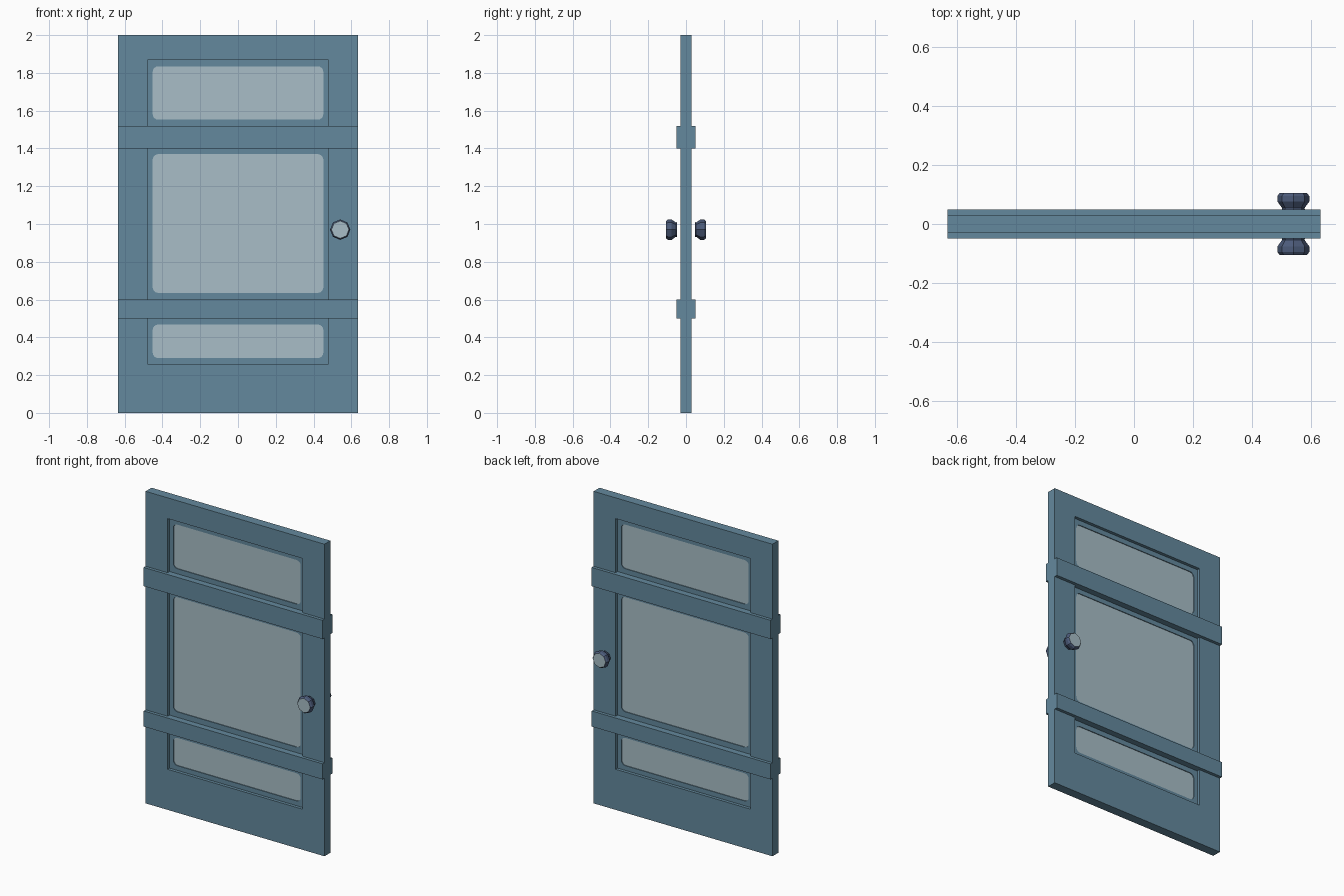
import bpy, bmesh, math
from mathutils import Matrix

if "Cube" in bpy.data.objects:
    bpy.data.objects.remove(bpy.data.objects["Cube"])


def material(name, rgb):
    m = bpy.data.materials.new(name)
    m.diffuse_color = (*rgb, 1.0)
    m.use_nodes = True
    m.node_tree.nodes["Principled BSDF"].inputs["Base Color"].default_value = m.diffuse_color
    return m


BLUE = material("blue_paint", (0.127, 0.25, 0.337))
GLASS = material("pale_glass", (0.392, 0.515, 0.571))
KNOB = material("dark_slate", (0.072, 0.105, 0.195))


def add_object(name, mesh, *mats):
    mesh.materials.clear()
    for m in mats:
        mesh.materials.append(m)
    ob = bpy.data.objects.new(name, mesh)
    bpy.context.collection.objects.link(ob)
    return ob


def rect(x0, x1, z0, z1, r=0.0, steps=4):
    """Rectangle outline, with rounded corners when r is set."""
    if r == 0:
        return [(x0, z0), (x1, z0), (x1, z1), (x0, z1)]
    centres = [(x1 - r, z1 - r), (x0 + r, z1 - r), (x0 + r, z0 + r), (x1 - r, z0 + r)]
    pts = []
    for q, (cx, cz) in enumerate(centres):
        for i in range(steps + 1):
            a = math.pi / 2 * (q + i / steps)
            pts.append((cx + r * math.cos(a), cz + r * math.sin(a)))
    return pts


def slab(name, outlines, half, mat):
    """Upright plate from an outline and optional holes, y from -half to half."""
    cu = bpy.data.curves.new(name, 'CURVE')
    cu.dimensions = '2D'
    cu.fill_mode = 'BOTH'
    cu.extrude = half
    for pts in outlines:
        sp = cu.splines.new('POLY')
        sp.points.add(len(pts) - 1)
        for p, (x, z) in zip(sp.points, pts):
            p.co = (x, z, 0, 1)
        sp.use_cyclic_u = True
    tmp = bpy.data.objects.new(name + "_outline", cu)
    bpy.context.collection.objects.link(tmp)
    deps = bpy.context.evaluated_depsgraph_get()
    mesh = bpy.data.meshes.new_from_object(tmp.evaluated_get(deps))
    bpy.data.objects.remove(tmp)
    mesh.transform(Matrix.Rotation(math.pi / 2, 4, 'X'))
    bm = bmesh.new()
    bm.from_mesh(mesh)
    bmesh.ops.remove_doubles(bm, verts=bm.verts, dist=1e-5)
    bmesh.ops.recalc_face_normals(bm, faces=bm.faces)
    for f in bm.faces:
        f.smooth = False
        f.material_index = 0
    bm.to_mesh(mesh)
    bm.free()
    return add_object(name, mesh, mat)


W = 0.634
OPENING = (-0.478, 0.478, 0.26, 1.867)
PANES = [(0.29, 0.468), (0.635, 1.37), (1.552, 1.835)]

# Outer door frame
slab("door_frame", [rect(-W, W, 0, 2), rect(*OPENING)], 0.03, BLUE)

# Recessed window surround with three rounded holes, and the panes in them
holes = [rect(-0.452, 0.452, z0, z1, 0.03) for z0, z1 in PANES]
slab("window_surround", [rect(*OPENING)] + holes, 0.01, BLUE)
for i, hole in enumerate(holes):
    slab(f"window_pane_{i + 1}", [hole], 0.005, GLASS)

# Raised cross rails
for name, z0, z1 in (("lower_rail", 0.50, 0.60), ("upper_rail", 1.40, 1.52)):
    slab(name, [rect(-W, W, z0, z1)], 0.05, BLUE)

# Eight-sided knobs: (distance from door centre, radius)
PROFILE = [(0.047, 0.040), (0.054, 0.038), (0.076, 0.054), (0.095, 0.054), (0.106, 0.046)]
for name, side in (("front_knob", -1), ("back_knob", 1)):
    bm = bmesh.new()
    rings = []
    for y, r in PROFILE:
        rings.append([bm.verts.new((0.541 + r * math.cos(k * math.pi / 4), side * y,
                                    0.97 + r * math.sin(k * math.pi / 4))) for k in range(8)])
    for a, b in zip(rings, rings[1:]):
        for k in range(8):
            n = (k + 1) % 8
            bm.faces.new((a[k], a[n], b[n], b[k]))
    bm.faces.new(rings[0])
    bm.faces.new(rings[-1]).material_index = 1  # pale end face
    bmesh.ops.recalc_face_normals(bm, faces=bm.faces)
    mesh = bpy.data.meshes.new(name)
    mesh.materials.append(KNOB)
    mesh.materials.append(GLASS)
    bm.to_mesh(mesh)
    bm.free()
    ob = bpy.data.objects.new(name, mesh)
    bpy.context.collection.objects.link(ob)
